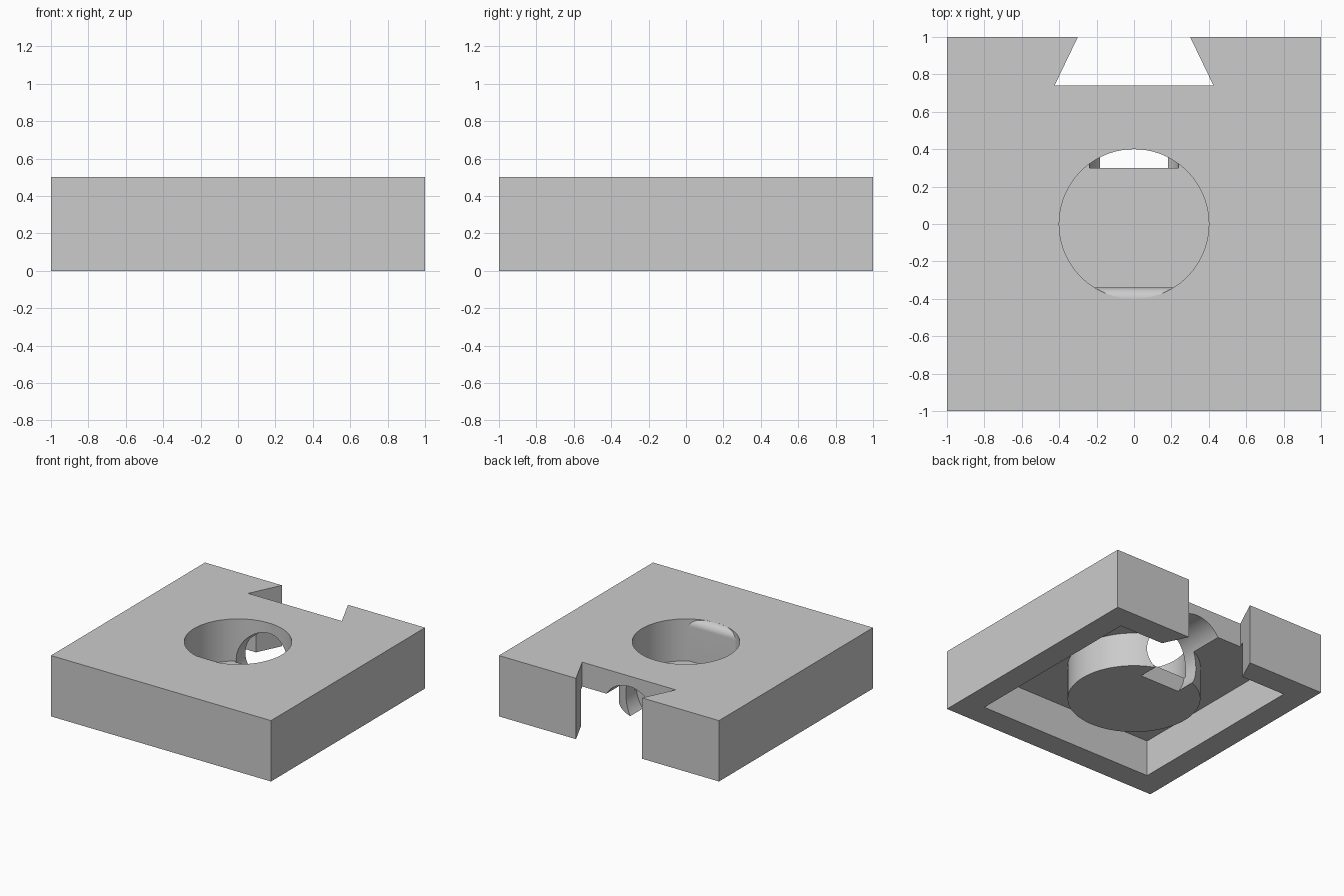
import bpy
import bmesh
import math

if "Cube" in bpy.data.objects:
    bpy.data.objects.remove(bpy.data.objects["Cube"])

gray = bpy.data.materials.new("plain gray")
gray.use_nodes = True
COLOUR = (0.6, 0.6, 0.6, 1)
gray.diffuse_color = COLOUR
gray.node_tree.nodes["Principled BSDF"].inputs["Base Color"].default_value = COLOUR


def prism(name, outline, start, end, axis="z"):
    """Extrude a 2D outline along z (xy outline), y (xz outline) or x (yz outline)."""
    place = {"z": lambda a, b, t: (a, b, t),
             "y": lambda a, b, t: (a, t, b),
             "x": lambda a, b, t: (t, a, b)}[axis]
    bm = bmesh.new()
    rings = [[bm.verts.new(place(a, b, t)) for a, b in outline] for t in (start, end)]
    bm.faces.new(rings[0])
    bm.faces.new(rings[1])
    n = len(outline)
    for i in range(n):
        j = (i + 1) % n
        bm.faces.new((rings[0][i], rings[0][j], rings[1][j], rings[1][i]))
    bmesh.ops.recalc_face_normals(bm, faces=bm.faces)
    mesh = bpy.data.meshes.new(name)
    bm.to_mesh(mesh)
    bm.free()
    obj = bpy.data.objects.new(name, mesh)
    bpy.context.collection.objects.link(obj)
    mesh.materials.append(gray)
    return obj


def square(h):
    return [(-h, -h), (h, -h), (h, h), (-h, h)]


def arc(cx, cy, r, a0=0.0, a1=2 * math.pi, n=96, closed=True):
    steps = n if closed else n + 1
    angles = [a0 + (a1 - a0) * i / n for i in range(steps)]
    return [(cx + r * math.cos(a), cy + r * math.sin(a)) for a in angles]


def combine(target, tool, operation):
    mod = target.modifiers.new(operation, "BOOLEAN")
    mod.operation = operation
    mod.solver = "EXACT"
    mod.object = tool
    bpy.ops.object.select_all(action="DESELECT")
    bpy.context.view_layer.objects.active = target
    target.select_set(True)
    bpy.ops.object.modifier_apply(modifier=mod.name)
    bpy.data.objects.remove(tool)


# Square block, hollow from below
body = prism("socket_block", square(1), 0, 0.5)
combine(body, prism("cavity", square(0.8), -0.2, 0.3), "DIFFERENCE")

# Round cup hanging from the top plate
combine(body, prism("cup", arc(0, 0, 0.5), 0.017, 0.4), "UNION")

# Cup bore, keeping a flat front pad with a rounded upper edge
bore = prism("bore", arc(0, 0, 0.4), 0.155, 0.7)
pad_profile = [(-0.6, 0), (-0.34, 0)]
pad_profile += arc(-0.4, 0.44, 0.06, 0, math.pi / 2, 12, False)
pad_profile += [(-0.6, 0.5)]
combine(bore, prism("pad", pad_profile, -0.35, 0.35, "x"), "DIFFERENCE")
combine(body, bore, "DIFFERENCE")

# Dovetail notch through the back wall
notch = [(-0.425, 0.74), (0.425, 0.74), (0.252, 1.1), (-0.252, 1.1)]
combine(body, prism("notch", notch, -0.2, 0.7), "DIFFERENCE")

# Round passage from the cup out to the notch
combine(body, prism("passage", arc(0, 0.175, 0.24), 0.3, 0.85, "y"), "DIFFERENCE")

# Smooth curved walls, keep hard edges
bpy.ops.object.select_all(action="DESELECT")
body.select_set(True)
bpy.context.view_layer.objects.active = body
bpy.ops.object.shade_smooth_by_angle(angle=math.radians(25))
